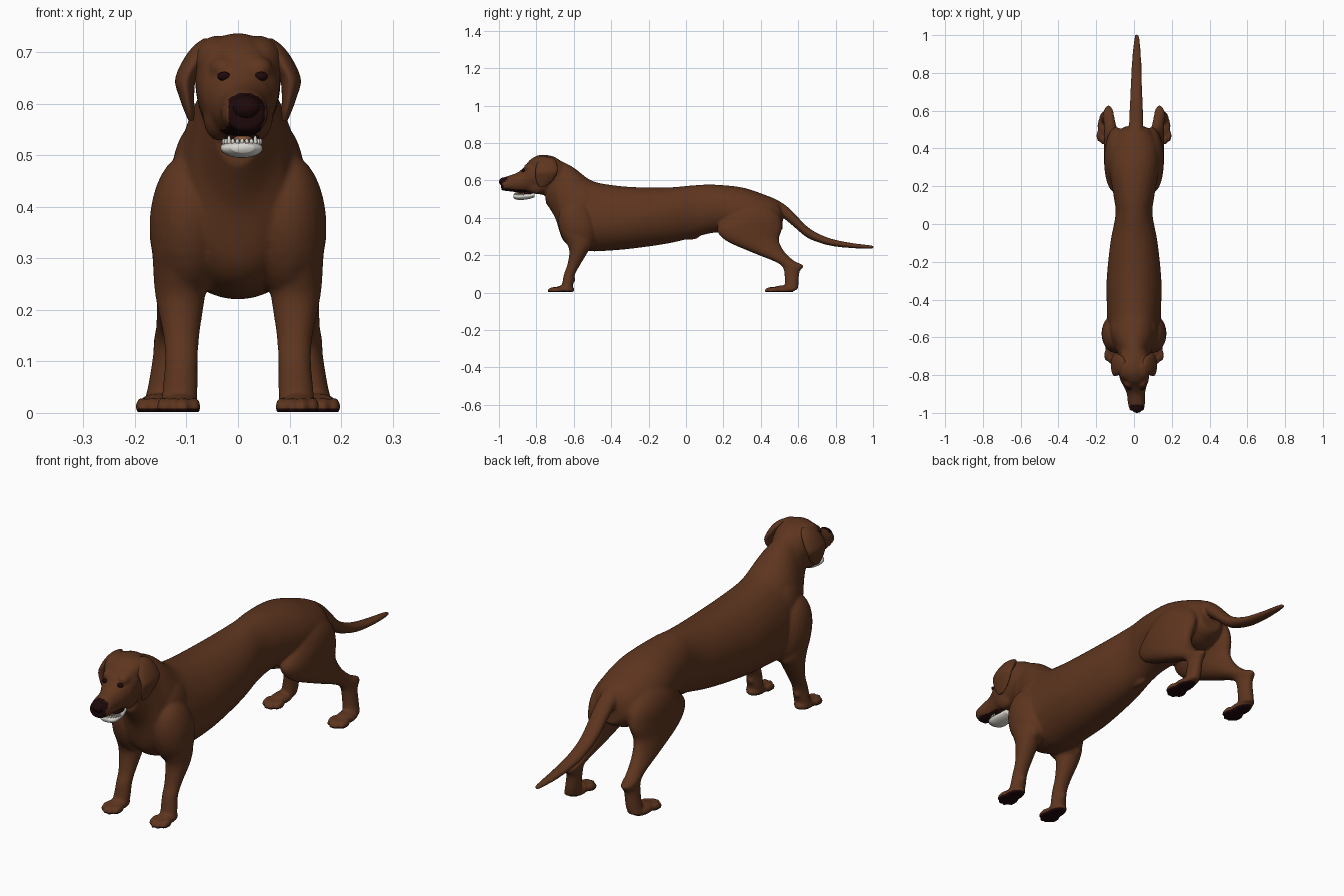
import bpy, bmesh, math
from mathutils import Vector, Matrix

cube = bpy.data.objects.get("Cube")
if cube:
    bpy.data.objects.remove(cube, do_unlink=True)


def material(name, r, g, b):
    m = bpy.data.materials.new(name)
    m.use_nodes = True
    m.diffuse_color = (r, g, b, 1)
    bsdf = m.node_tree.nodes["Principled BSDF"]
    bsdf.inputs["Base Color"].default_value = (r, g, b, 1)
    bsdf.inputs["Roughness"].default_value = 0.8
    return m


COAT = material("brown coat", 0.112, 0.036, 0.0135)
DARK = material("dark skin", 0.013, 0.0025, 0.003)
WHITE = material("tooth white", 0.7, 0.68, 0.62)
TONGUE = material("tongue tan", 0.3, 0.12, 0.05)


def smooth_path(rows, steps=6):
    """Catmull-Rom interpolation of a list of stations."""
    rows = [Vector(r) for r in rows]
    out = []
    for i in range(len(rows) - 1):
        a, b, c, d = (rows[max(0, min(len(rows) - 1, i + k))] for k in (-1, 0, 1, 2))
        for s in range(steps):
            t = s / steps
            out.append(b + (c - a) * t / 2 + (a * 2 - b * 5 + c * 4 - d) * t * t / 2
                       + (b * 3 - a - c * 3 + d) * t * t * t / 2)
    return out + [rows[-1]]


def skin(bm, rings):
    """Join rings of points into a closed tube."""
    loops = [[bm.verts.new(p) for p in ring] for ring in rings]
    n = len(loops[0])
    for a, b in zip(loops, loops[1:]):
        for i in range(n):
            bm.faces.new((a[i], a[(i + 1) % n], b[(i + 1) % n], b[i]))
    bm.faces.new(loops[0][::-1])
    bm.faces.new(loops[-1])
    bmesh.ops.recalc_face_normals(bm, faces=bm.faces[:])


ANGLES = [math.tau * i / 48 for i in range(48)]


def along_y(bm, rows):
    """Upright slices: y, centre x, half width, top, widest height, bottom."""
    rings = []
    for y, x, w, top, mid, low in smooth_path(rows):
        rings.append([(x + w * math.cos(a), y, mid + math.sin(a) *
                       (top - mid if math.sin(a) > 0 else mid - low)) for a in ANGLES])
    skin(bm, rings)


def along_z(bm, rows, side):
    """Level slices: z, centre x, half width, front y, back y."""
    rings = []
    for z, x, w, front, back in smooth_path(rows):
        rings.append([(side * (x + w * math.cos(a)), (front + back) / 2
                       + (back - front) / 2 * math.sin(a), z) for a in ANGLES])
    skin(bm, rings)


def ball(bm, centre, radii, tilt=0):
    m = Matrix.Translation(centre) @ Matrix.Rotation(tilt, 4, 'X') @ Matrix.Diagonal((*radii, 1))
    bmesh.ops.create_uvsphere(bm, u_segments=24, v_segments=16, radius=1, matrix=m)


def finish(bm, name, *mats):
    mesh = bpy.data.meshes.new(name)
    bm.to_mesh(mesh)
    bm.free()
    for m in mats:
        mesh.materials.append(m)
    mesh.shade_smooth()
    obj = bpy.data.objects.new(name, mesh)
    bpy.context.collection.objects.link(obj)
    return obj


body = bmesh.new()
# torso and neck
along_y(body, [
    (-.75, 0, .055, .72, .6, .48), (-.70, 0, .078, .715, .55, .40),
    (-.66, 0, .098, .70, .45, .285), (-.6, 0, .125, .668, .39, .237),
    (-.52, 0, .14, .607, .37, .222), (-.45, 0, .143, .583, .38, .222),
    (-.3, 0, .145, .565, .39, .234), (-.1, 0, .125, .562, .42, .262),
    (.05, 0, .098, .574, .44, .297), (.15, 0, .108, .577, .45, .32),
    (.3, 0, .132, .562, .43, .325), (.42, .003, .125, .523, .41, .30),
    (.49, .005, .09, .492, .40, .32), (.517, .006, .05, .45, .39, .34)])
# skull and muzzle
along_y(body, [
    (-.65, 0, .06, .69, .6, .50), (-.71, 0, .08, .728, .64, .51),
    (-.78, 0, .082, .736, .645, .525), (-.83, .003, .074, .713, .625, .53),
    (-.86, .006, .06, .678, .605, .533), (-.90, .01, .048, .642, .585, .536),
    (-.95, .013, .045, .624, .58, .542), (-.988, .015, .037, .61, .578, .546)])
# tail
along_y(body, [
    (.36, .01, .04, .525, .47, .42), (.44, .01, .04, .512, .455, .41),
    (.50, .01, .038, .488, .45, .41),
    (.56, .012, .037, .443, .405, .366), (.64, .012, .034, .36, .33, .299),
    (.70, .012, .031, .319, .295, .271), (.78, .013, .029, .287, .268, .249),
    (.88, .014, .024, .266, .253, .238), (.96, .015, .017, .256, .246, .235),
    (1.004, .015, .01, .251, .243, .236)])
ball(body, (0, .02, .298), (.018, .05, .015))

for side in (-1, 1):
    # front leg with shoulder and elbow
    along_z(body, [
        (.42, .105, .035, -.65, -.5), (.34, .112, .052, -.67, -.50),
        (.27, .112, .052, -.64, -.50), (.22, .112, .047, -.624, -.523),
        (.15, .11, .035, -.634, -.565), (.10, .11, .032, -.652, -.592),
        (.05, .112, .034, -.662, -.602), (.015, .115, .035, -.67, -.61)], side)
    ball(body, (side * .096, -.58, .36), (.076, .1, .145), .25)
    ball(body, (side * .07, -.56, .45), (.06, .1, .12), .35)
    ball(body, (side * .115, -.53, .26), (.03, .03, .035))
    ball(body, (side * .112, -.602, .07), (.014, .012, .014))
    # hind leg with thigh and hock
    along_z(body, [
        (.50, .055, .035, .30, .40), (.45, .075, .06, .24, .47),
        (.40, .086, .068, .205, .505),
        (.34, .098, .06, .165, .512), (.28, .108, .05, .21, .497),
        (.22, .118, .04, .34, .525), (.17, .128, .031, .465, .578),
        (.143, .135, .028, .51, .628), (.11, .138, .027, .525, .607),
        (.05, .145, .03, .528, .602), (.015, .153, .031, .52, .597)], side)
    # paws with four toes
    for px, heel, length in ((.115, -.65, 1), (.156, .52, 1.15)):
        ball(body, (side * px, heel, .016), (.037, .055 * length, .022))
        for k in range(4):
            off = (k - 1.5) * .02
            reach = .06 * length - (.016 if k in (0, 3) else 0)
            ball(body, (side * px + off, heel - reach, .012), (.0125, .032, .018), .15)
    # cheek, side of the skull and brow
    ball(body, (side * .038, -.80, .578), (.03, .055, .05))
    ball(body, (side * .04, -.762, .68), (.047, .07, .052))
    ball(body, (side * .034 + .006, -.835, .668), (.028, .032, .024))

coat = finish(body, "body", COAT, DARK)
# fuse the body parts into one soft surface
remesh = coat.modifiers.new("fuse", 'REMESH')
remesh.mode = 'VOXEL'
remesh.voxel_size = .0055
remesh.use_smooth_shade = True
soften = coat.modifiers.new("soften", 'SMOOTH')
soften.factor = .5
soften.iterations = 9
graph = bpy.context.evaluated_depsgraph_get()
fused = bpy.data.meshes.new_from_object(coat.evaluated_get(graph))
coat.modifiers.clear()
coat.data = fused
fused.materials.clear()
for m in (COAT, DARK):
    fused.materials.append(m)
for v in fused.vertices:
    v.co.z = max(v.co.z, .002)
# dark soles, muzzle front and roof of the mouth
for p in fused.polygons:
    c, n = p.center, p.normal
    sole = c.z < .009 and n.z < -.1
    snout = c.y < -.957 and n.y < -.2 and abs(c.x - .017) < .035
    palate = c.y < -.85 and c.z < .57 and n.z < -.7
    p.material_index = 1 if sole or snout or palate else 0
fused.shade_smooth()

for side, label in ((1, "left"), (-1, "right")):
    # hanging ear
    ear = bmesh.new()
    along_z(ear, [
        (.726, .055, .012, -.765, -.72), (.71, .068, .02, -.785, -.70),
        (.68, .086, .023, -.80, -.688), (.645, .102, .02, -.805, -.688),
        (.61, .099, .014, -.803, -.705), (.585, .094, .01, -.797, -.728),
        (.567, .091, .005, -.785, -.752)], side)
    finish(ear, label + "_ear", COAT)
    # eye
    eye = bmesh.new()
    ball(eye, (side * .036 + .009, -.87, .653), (.013, .01, .009))
    finish(eye, label + "_eye", DARK)

# nose
nose = bmesh.new()
ball(nose, (.016, -.972, .592), (.031, .028, .024))
finish(nose, "nose", DARK)

# dark lining of the mouth
lining = bmesh.new()
ball(lining, (.008, -.855, .533), (.034, .045, .012))
finish(lining, "mouth_lining", DARK)

# lower jaw
jaw = bmesh.new()
along_y(jaw, [
    (-.81, .004, .03, .537, .522, .51), (-.84, .005, .038, .533, .516, .50),
    (-.88, .007, .041, .529, .514, .495), (-.905, .008, .037, .527, .513, .497),
    (-.922, .009, .022, .523, .514, .505)])
finish(jaw, "lower_jaw", WHITE)

# tongue
tongue = bmesh.new()
ball(tongue, (.009, -.878, .531), (.02, .038, .008))
finish(tongue, "tongue", TONGUE)

# small teeth around the jaw arc, with two taller fangs
teeth = bmesh.new()
for k in range(13):
    a = math.pi * k / 12
    tall = .012 if k in (3, 9) else .006
    ball(teeth, (.008 + .036 * math.cos(a), -.87 - .045 * math.sin(a), .526), (.004, .004, tall))
finish(teeth, "teeth", WHITE)
